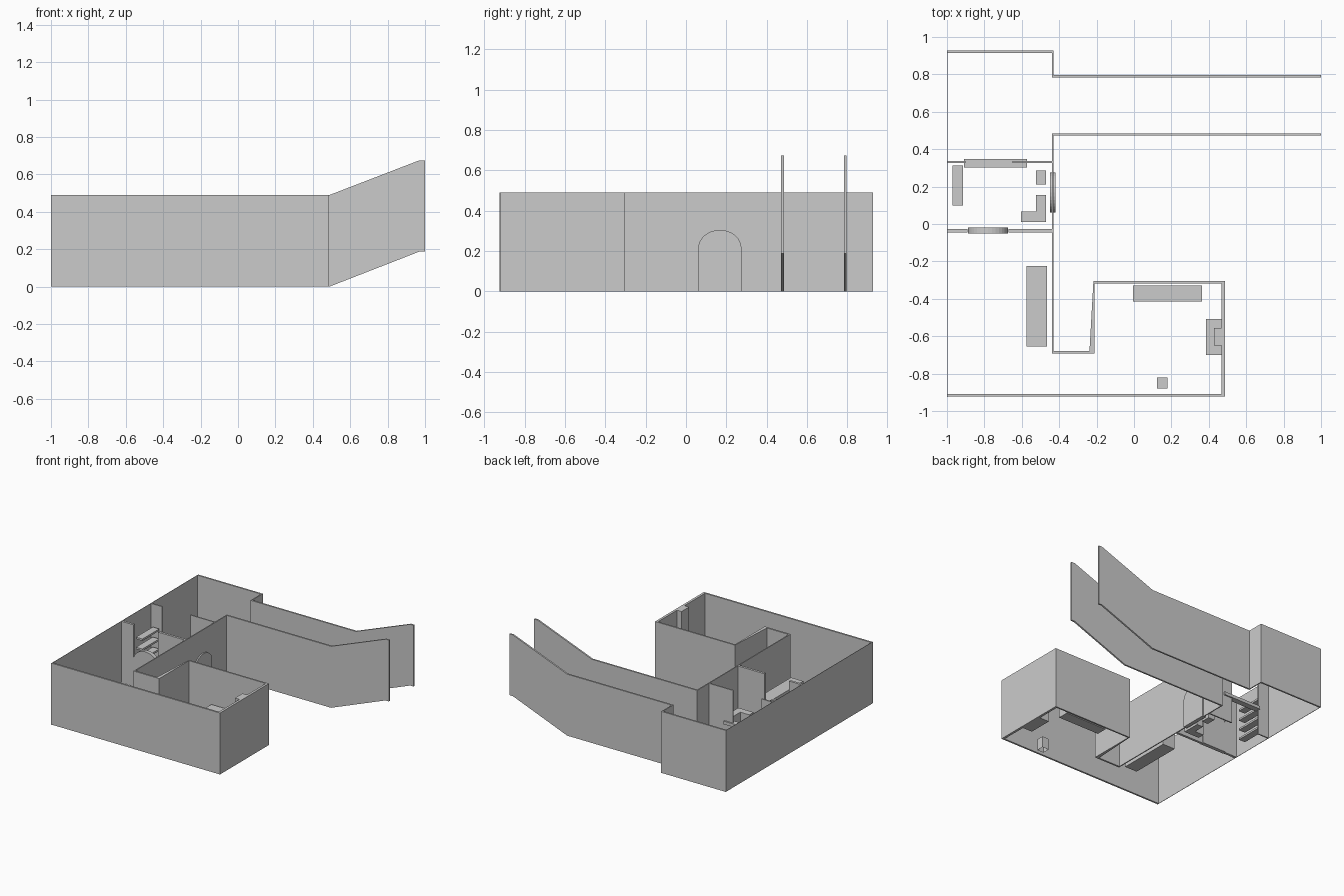
import bpy, bmesh, math
from mathutils import Vector

if "Cube" in bpy.data.objects:
    bpy.data.objects.remove(bpy.data.objects["Cube"])

H = 0.49  # wall height


def prism(name, pts, offset):
    """Closed solid made by sweeping a planar outline along an offset."""
    bm = bmesh.new()
    face = bm.faces.new([bm.verts.new(p) for p in pts])
    res = bmesh.ops.extrude_face_region(bm, geom=[face])
    verts = [g for g in res["geom"] if isinstance(g, bmesh.types.BMVert)]
    bmesh.ops.translate(bm, verts=verts, vec=Vector(offset))
    bmesh.ops.recalc_face_normals(bm, faces=bm.faces[:])
    mesh = bpy.data.meshes.new(name)
    bm.to_mesh(mesh)
    bm.free()
    obj = bpy.data.objects.new(name, mesh)
    bpy.context.collection.objects.link(obj)
    return obj


def plan(name, outline, z0=0.0, z1=H):
    return prism(name, [(x, y, z0) for x, y in outline], (0, 0, z1 - z0))


def box(name, x0, x1, y0, y1, z0=0.0, z1=H):
    return plan(name, [(x0, y0), (x1, y0), (x1, y1), (x0, y1)], z0, z1)


# Outer walls
box("left_wall", -1.0, -0.997, -0.925, 0.925)
box("front_wall", -1.0, 0.487, -0.922, -0.908)
box("right_wall", 0.468, 0.487, -0.908, -0.306)
box("room_back_wall", -0.21, 0.468, -0.318, -0.306)
box("back_wall", -1.0, -0.43, 0.914, 0.927)
box("corner_return_wall", -0.438, -0.43, 0.783, 0.914)

# Tapered wall block and the inner room walls
plan("tapered_wall", [(-0.238, -0.678), (-0.21, -0.678), (-0.21, -0.306), (-0.217, -0.306)])
box("short_wall", -0.43, -0.21, -0.692, -0.678)
box("main_inner_wall", -0.438, -0.43, -0.692, 0.472)

# Corridor walls with a rising end
profile = [(-0.438, 0), (0.49, 0), (0.97, 0.187), (1.0, 0.187),
           (1.0, 0.675), (0.97, 0.675), (0.49, H), (-0.438, H)]
for name, y in (("corridor_wall_near", 0.472), ("corridor_wall_far", 0.783)):
    prism(name, [(x, y, z) for x, z in profile], (0, 0.013, 0))

# Bar partitions, with gaps for door and counter
for name, x0, x1, y0, y1 in (
        ("door_partition_left", -0.997, -0.89, -0.046, -0.027),
        ("door_partition_right", -0.672, -0.438, -0.046, -0.027),
        ("counter_partition_left", -0.997, -0.9, 0.327, 0.337),
        ("counter_partition_right", -0.65, -0.438, 0.327, 0.337)):
    box(name, x0, x1, y0, y1)

# Arched doors
R, SPRING, TOP = 0.107, 0.215, 0.305
arch = [(-R, 0), (R, 0)]
arch += [(R * math.cos(math.pi * i / 16), SPRING + (TOP - SPRING) * math.sin(math.pi * i / 16))
         for i in range(17)]
prism("side_door", [(-0.45, 0.168 + u, z) for u, z in arch], (0.03, 0, 0))
prism("bar_door", [(-0.781 + u, -0.05, z) for u, z in arch], (0, 0.03, 0))

# Bar counter and shelves
box("bar_counter", -0.908, -0.573, 0.302, 0.348, 0.205, 0.23)
for i in range(4):
    z = 0.06 + 0.08 * i
    box(f"shelf_{i + 1}", -0.97, -0.913, 0.1, 0.312, z, z + 0.015)

# Low bar cabinets
plan("corner_cabinet", [(-0.605, 0.012), (-0.47, 0.012), (-0.47, 0.155),
                        (-0.525, 0.155), (-0.525, 0.066), (-0.605, 0.066)], 0, 0.18)
box("small_cabinet", -0.525, -0.47, 0.21, 0.285, 0, 0.18)

# Room furniture
box("long_bench", -0.575, -0.466, -0.656, -0.225, 0, 0.165)
box("sideboard", -0.005, 0.363, -0.415, -0.328, 0, 0.2)
box("hearth", 0.384, 0.468, -0.7, -0.508, 0, 0.2)
box("chimney", 0.428, 0.468, -0.65, -0.555, 0.2, H)

# Stool, open underneath
stool = box("stool", 0.122, 0.18, -0.88, -0.822, 0, 0.09)
bm = bmesh.new()
bm.from_mesh(stool.data)
bottom = [f for f in bm.faces if f.normal.z < -0.9]
bmesh.ops.delete(bm, geom=bottom, context="FACES_ONLY")
bm.to_mesh(stool.data)
bm.free()
